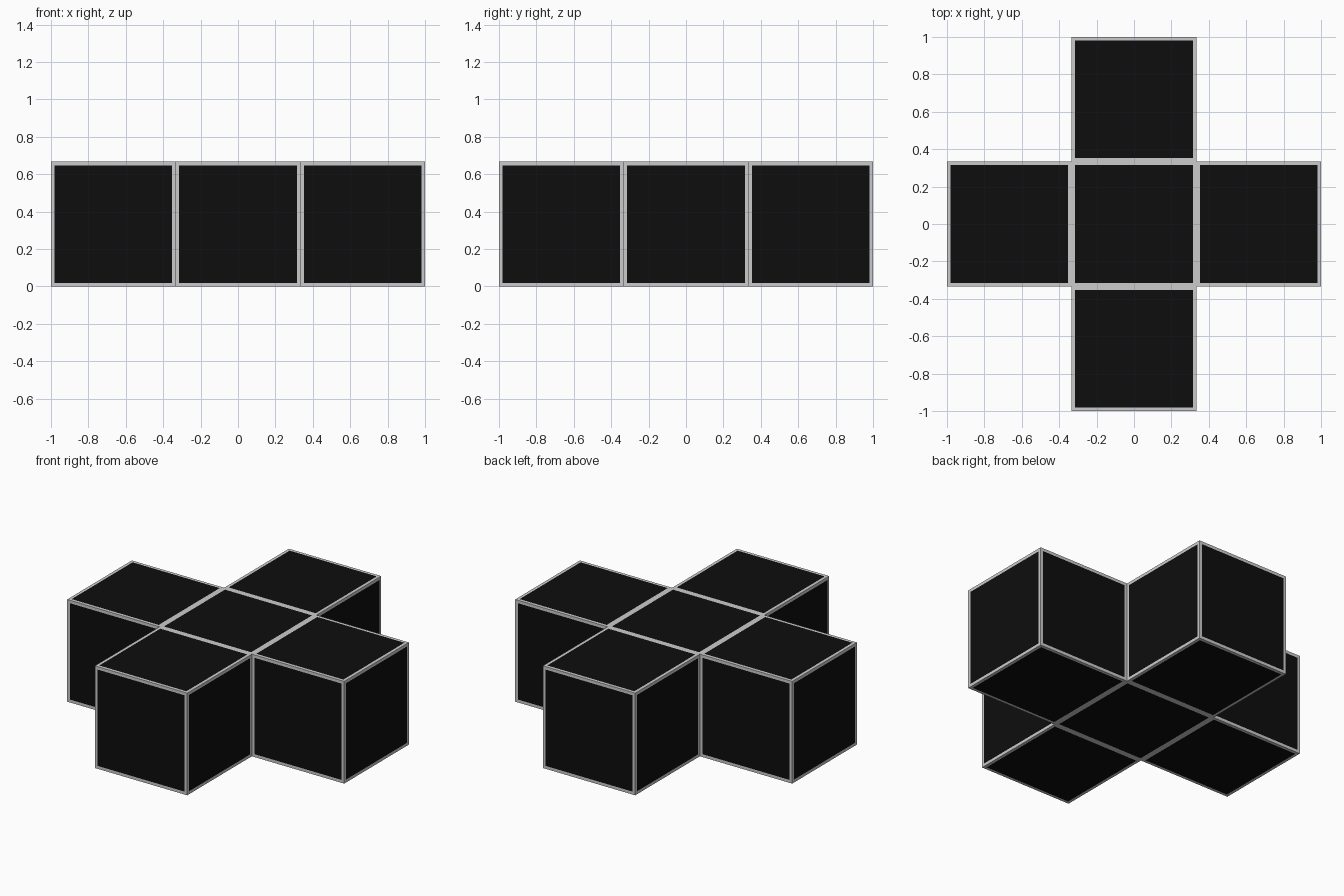
import bpy, bmesh
from mathutils import Matrix, Vector

if "Cube" in bpy.data.objects:
    bpy.data.objects.remove(bpy.data.objects["Cube"])

SIZE = 2 / 3       # edge of one cube
BORDER = 0.027     # width of the grey frame around each panel

black = bpy.data.materials.new("black_panel")
black.diffuse_color = (0.004, 0.004, 0.004, 1)
black.use_nodes = True
black.node_tree.nodes["Principled BSDF"].inputs["Base Color"].default_value = black.diffuse_color
grey = bpy.data.materials.new("grey_frame")
grey.diffuse_color = (0.8, 0.8, 0.8, 1)
grey.use_nodes = True
grey.node_tree.nodes["Principled BSDF"].inputs["Base Color"].default_value = grey.diffuse_color


def framed_cube(name, centre, hidden):
    """Cube with a black panel inset in every face; hidden normals are joints."""
    bm = bmesh.new()
    bmesh.ops.create_cube(bm, size=SIZE, matrix=Matrix.Translation(centre))
    bm.normal_update()
    joints = [f for f in bm.faces if any(f.normal.dot(n) > 0.9 for n in hidden)]
    bmesh.ops.delete(bm, geom=joints, context='FACES')
    panels = bm.faces[:]
    bmesh.ops.inset_individual(bm, faces=panels, thickness=BORDER, depth=0)
    for f in panels:
        f.material_index = 1
    mesh = bpy.data.meshes.new(name)
    bm.to_mesh(mesh)
    bm.free()
    mesh.materials.append(grey)
    mesh.materials.append(black)
    bpy.context.collection.objects.link(bpy.data.objects.new(name, mesh))


# Four arms around the middle cube, open where they join it
arms = {"right": Vector((1, 0, 0)), "left": Vector((-1, 0, 0)),
        "back": Vector((0, 1, 0)), "front": Vector((0, -1, 0))}
middle = Vector((0, 0, SIZE / 2))
framed_cube("centre_cube", middle, list(arms.values()))
for side, d in arms.items():
    framed_cube(side + "_cube", middle + d * SIZE, [-d])
